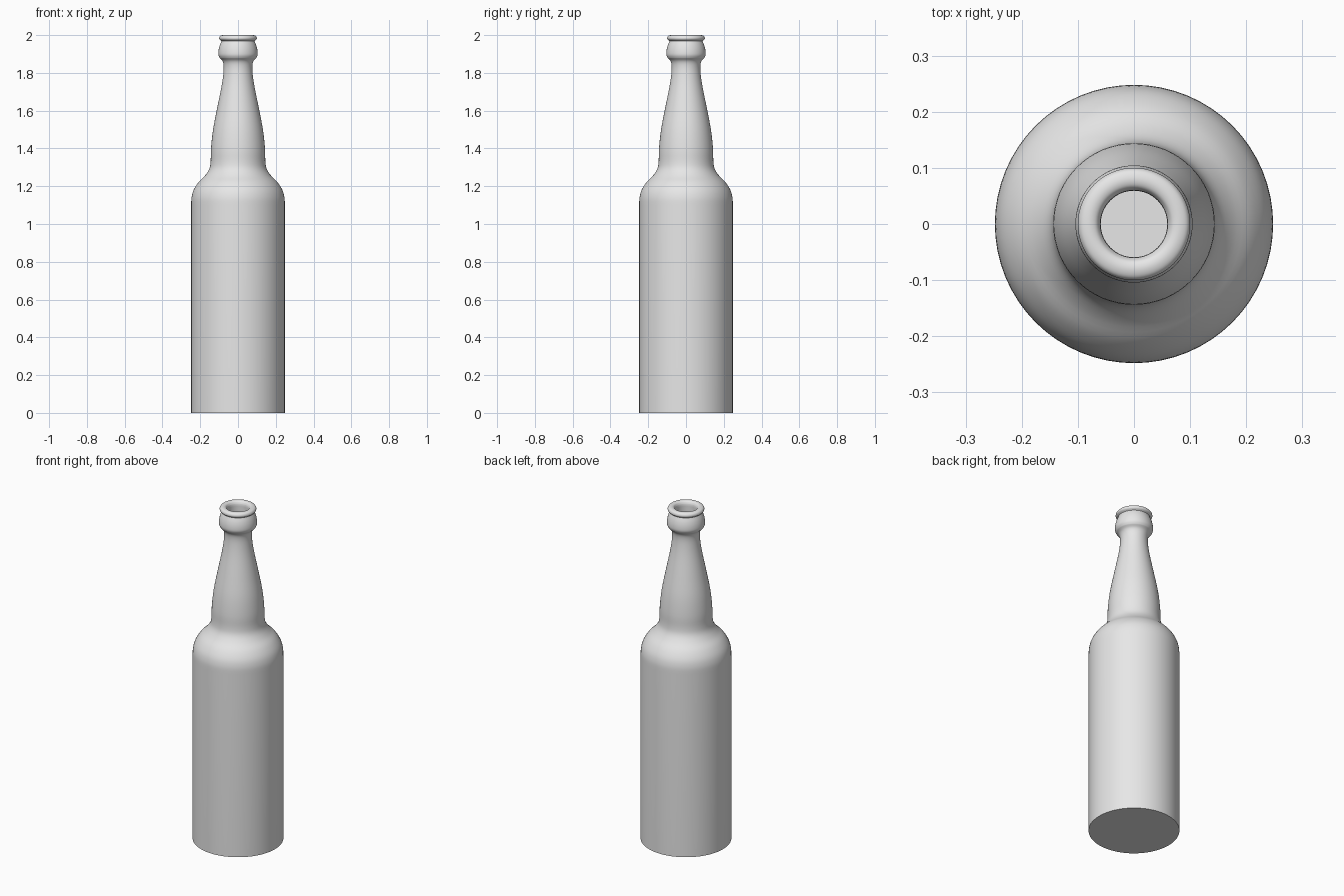
import bpy, bmesh, math
from mathutils import Vector

cube = bpy.data.objects.get("Cube")
if cube:
    bpy.data.objects.remove(cube, do_unlink=True)

glass = bpy.data.materials.new("plain grey")
glass.use_nodes = True
grey = (0.8, 0.8, 0.8, 1)
glass.diffuse_color = grey
glass.node_tree.nodes["Principled BSDF"].inputs["Base Color"].default_value = grey


def smooth(points, steps=4):
    """Curve through (radius, height) points, keeping both ends sharp."""
    p = [Vector(q) for q in points]
    p = [p[0]] + p + [p[-1]]
    out = []
    for a, b, c, d in zip(p, p[1:], p[2:], p[3:]):
        for i in range(steps):
            t = i / steps
            out.append(0.5 * (2 * b + (c - a) * t + (2 * a - 5 * b + 4 * c - d) * t ** 2
                              + (3 * b - a - 3 * c + d) * t ** 3))
    return out + [p[-1]]


def lathe(name, profile, segments=64):
    bm = bmesh.new()
    verts = [bm.verts.new((r, 0, z)) for r, z in profile]
    edges = [bm.edges.new(pair) for pair in zip(verts, verts[1:])]
    bmesh.ops.spin(bm, geom=verts + edges, cent=(0, 0, 0), axis=(0, 0, 1),
                   angle=math.tau, steps=segments)
    bmesh.ops.remove_doubles(bm, verts=bm.verts, dist=0.0002)
    bmesh.ops.recalc_face_normals(bm, faces=bm.faces)
    mesh = bpy.data.meshes.new(name)
    bm.to_mesh(mesh)
    bm.free()
    obj = bpy.data.objects.new(name, mesh)
    bpy.context.collection.objects.link(obj)
    mesh.materials.append(glass)
    bpy.ops.object.select_all(action="DESELECT")
    obj.select_set(True)
    bpy.context.view_layer.objects.active = obj
    bpy.ops.object.shade_smooth_by_angle(angle=math.radians(35))
    return obj


# Straight body with a flat base
body = [(0, 0), (0.248, 0)]

# Rounded shoulder flowing into the tapering neck
shoulder_and_neck = smooth([
    (0.248, 1.1), (0.246, 1.14), (0.235, 1.18), (0.21, 1.22), (0.176, 1.255),
    (0.153, 1.29), (0.145, 1.33), (0.143, 1.4), (0.132, 1.5), (0.111, 1.61),
    (0.087, 1.73), (0.077, 1.8), (0.076, 1.84), (0.082, 1.863), (0.095, 1.877)])

# Bulging collar and the rolled lip above it
collar = smooth([(0.097, 1.879), (0.104, 1.895), (0.103, 1.92), (0.097, 1.945), (0.088, 1.967)])
lip = smooth([(0.088, 1.969), (0.098, 1.977), (0.1, 1.986), (0.094, 1.996),
              (0.08, 2.0), (0.067, 1.996), (0.06, 1.984)])

# Hollow inside, down to a flat floor
inside = smooth([(0.06, 1.97), (0.06, 1.82), (0.07, 1.73), (0.094, 1.61), (0.115, 1.5),
                 (0.126, 1.4), (0.128, 1.33), (0.138, 1.28), (0.194, 1.21), (0.228, 1.14),
                 (0.23, 1.1)])
floor = [(0.23, 0.02), (0, 0.02)]

lathe("bottle", body + shoulder_and_neck + collar + lip + inside + floor)
